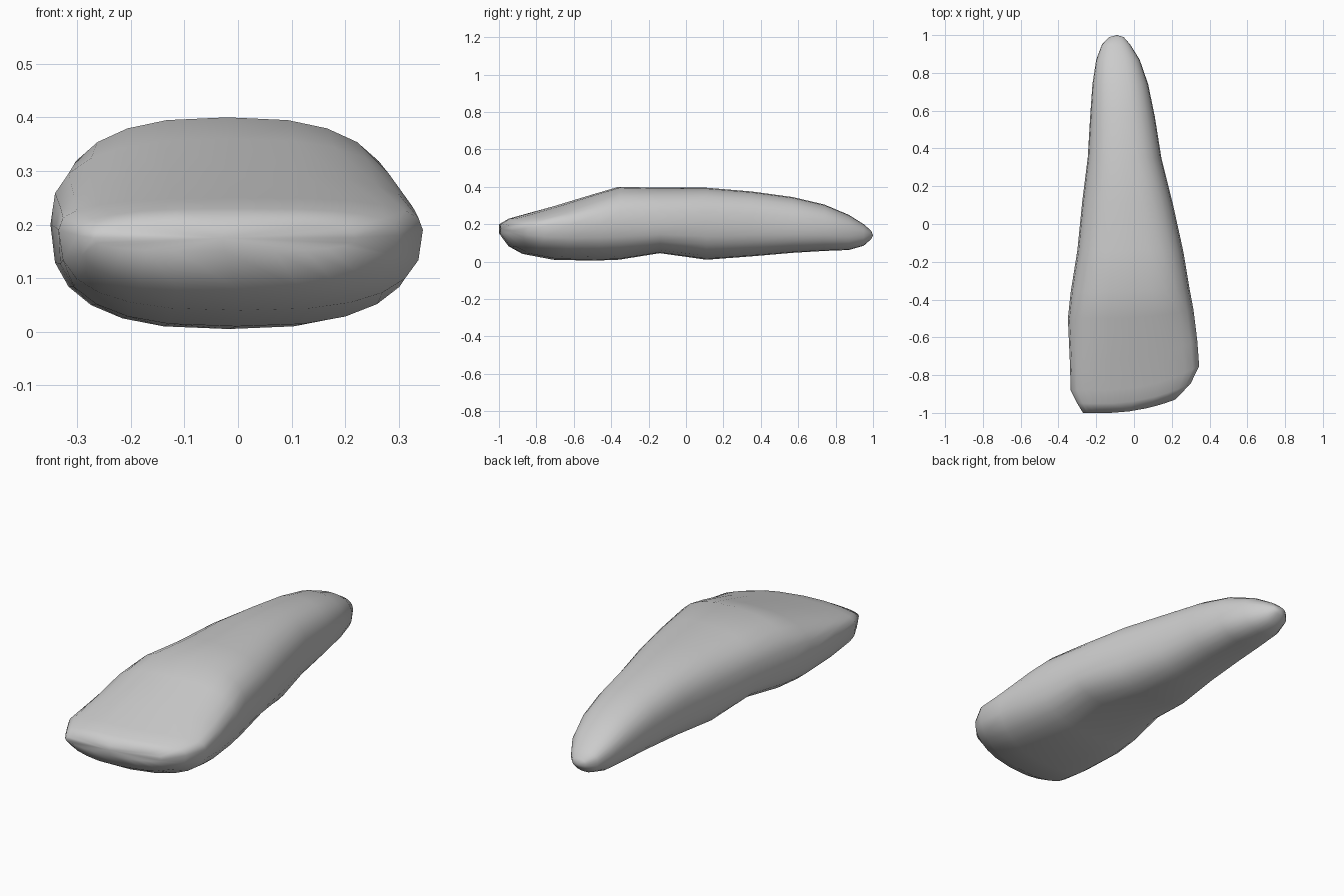
import bpy, bmesh, math

cube = bpy.data.objects.get("Cube")
if cube:
    bpy.data.objects.remove(cube, do_unlink=True)

# Plain grey clay
clay = bpy.data.materials.new("grey")
clay.use_nodes = True
clay.diffuse_color = (0.6, 0.6, 0.6, 1)
clay.node_tree.nodes["Principled BSDF"].inputs["Base Color"].default_value = (0.6, 0.6, 0.6, 1)

# Cross-sections: y, right x, left x, bottom z, widest z, top z
SECTIONS = [
    (-1.0, -0.27, 0.22, 0.15, 0.175, 0.20),
    (-0.95, -0.30, 0.30, 0.08, 0.18, 0.23),
    (-0.88, -0.335, 0.345, 0.04, 0.19, 0.25),
    (-0.72, -0.34, 0.335, 0.01, 0.195, 0.295),
    (-0.50, -0.35, 0.315, 0.005, 0.20, 0.36),
    (-0.36, -0.335, 0.295, 0.01, 0.20, 0.40),
    (-0.14, -0.30, 0.26, 0.045, 0.20, 0.395),
    (0.11, -0.275, 0.205, 0.01, 0.20, 0.395),
    (0.35, -0.245, 0.145, 0.028, 0.20, 0.375),
    (0.57, -0.232, 0.11, 0.047, 0.19, 0.345),
    (0.74, -0.22, 0.075, 0.057, 0.18, 0.305),
    (0.87, -0.20, 0.03, 0.062, 0.165, 0.25),
    (0.95, -0.17, -0.02, 0.085, 0.15, 0.20),
    (0.99, -0.13, -0.055, 0.12, 0.145, 0.165),
]
SIDES = 24


def power(v, n):
    return math.copysign(abs(v) ** (2 / n), v)


# Lofted body: rounded-square rings, blunt slanted front and narrow back tip
bm = bmesh.new()
rings = []
for y, x0, x1, low, mid, high in SECTIONS:
    n = 2.8 - 0.5 * (y + 1) / 2
    slant = max(0, min(1, (-0.3 - y) / 0.5))
    ring = []
    for i in range(SIDES):
        a = math.tau * i / SIDES
        c, s = power(math.cos(a), n), power(math.sin(a), n)
        x = (x0 + x1) / 2 + c * (x1 - x0) / 2
        z = mid + s * ((high - mid) if s > 0 else (mid - low))
        shift = 0.12 * slant * (max(0, x + 0.15) / 0.48) ** 2
        ring.append(bm.verts.new((x, y + shift, z)))
    rings.append(ring)
for a, b in zip(rings, rings[1:]):
    for i in range(SIDES):
        j = (i + 1) % SIDES
        bm.faces.new((a[i], a[j], b[j], b[i]))

# Close both ends with a fan
for ring, tip in ((rings[0], (-0.03, -0.99, 0.175)), (rings[-1], (-0.09, 1.0, 0.14))):
    v = bm.verts.new(tip)
    for i in range(SIDES):
        bm.faces.new((ring[i], ring[(i + 1) % SIDES], v))
bmesh.ops.recalc_face_normals(bm, faces=bm.faces)
for f in bm.faces:
    f.smooth = True

mesh = bpy.data.meshes.new("body")
bm.to_mesh(mesh)
bm.free()
mesh.materials.append(clay)
body = bpy.data.objects.new("body", mesh)
bpy.context.collection.objects.link(body)
